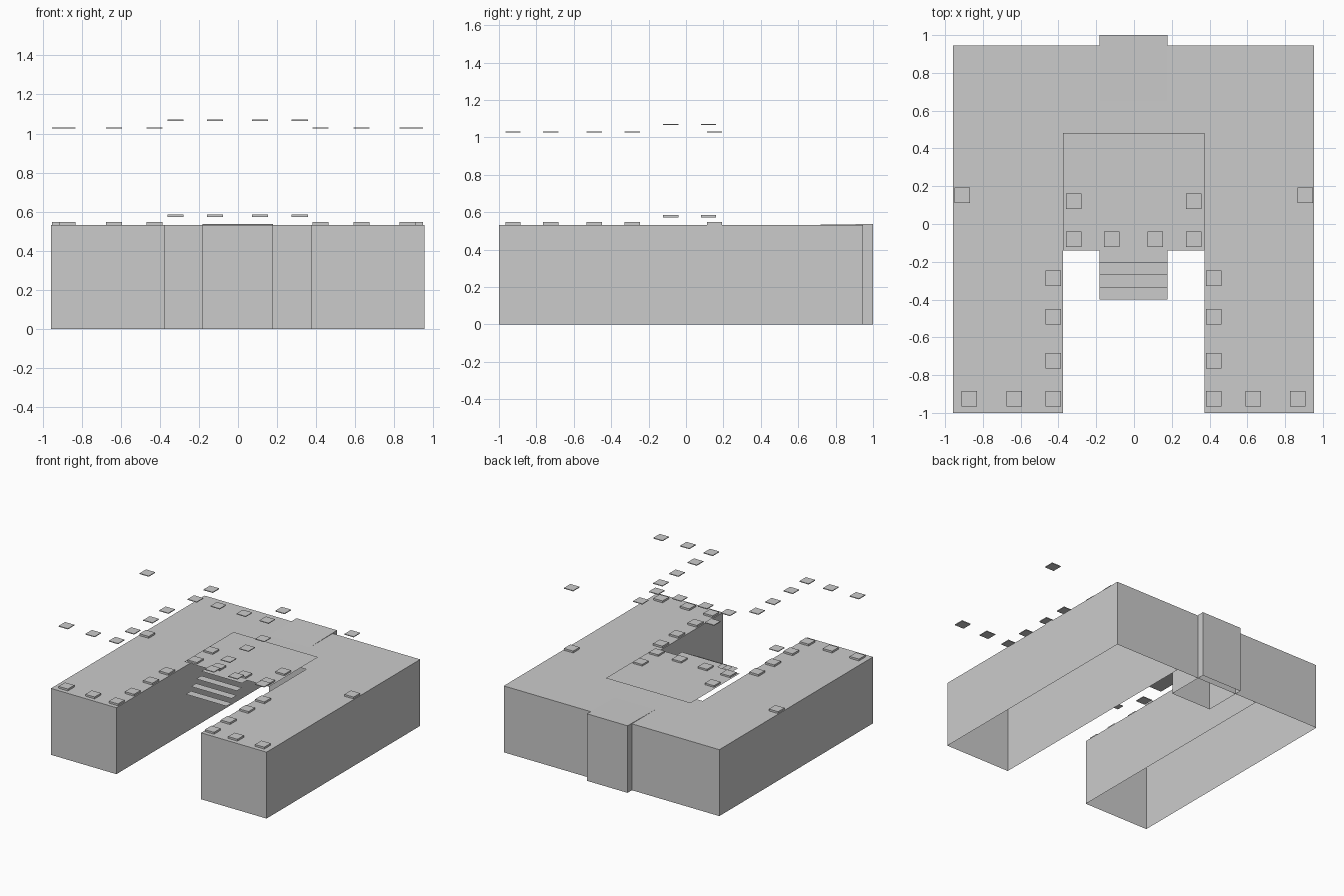
import bpy, bmesh
from mathutils import Vector

if "Cube" in bpy.data.objects:
    bpy.data.objects.remove(bpy.data.objects["Cube"])

CX = -0.002          # plan centre line
ROOF = 0.532         # podium top
DECK = 0.572         # raised deck


def finish(name, bm):
    me = bpy.data.meshes.new(name)
    bm.to_mesh(me)
    bm.free()
    ob = bpy.data.objects.new(name, me)
    bpy.context.collection.objects.link(ob)
    return ob


def box(name, x0, x1, y0, y1, z0, z1, drop=()):
    """Box without the faces whose normals are listed in drop."""
    bm = bmesh.new()
    bmesh.ops.create_cube(bm, size=1)
    for v in bm.verts:
        v.co = Vector((x1 if v.co.x > 0 else x0,
                       y1 if v.co.y > 0 else y0,
                       z1 if v.co.z > 0 else z0))
    bm.normal_update()
    gone = [f for f in bm.faces if any(f.normal.dot(Vector(d)) > 0.9 for d in drop)]
    bmesh.ops.delete(bm, geom=gone, context='FACES')
    return finish(name, bm)


def sheet(name, outline, z):
    bm = bmesh.new()
    bm.faces.new([bm.verts.new((x, y, z)) for x, y in outline])
    return finish(name, bm)


DOWN, UP = (0, 0, -1), (0, 0, 1)
LEFT, RIGHT, FRONT = (-1, 0, 0), (1, 0, 0), (0, -1, 0)

# Hollow wings and the roof and wall joining them
box("left_wing", -0.957, CX - 0.375, -1, 0.945, 0, ROOF, [DOWN])
box("right_wing", CX + 0.375, 0.953, -1, 0.945, 0, ROOF, [DOWN])
box("middle_block", CX - 0.375, CX + 0.375, 0.33, 0.945, 0, ROOF,
    [DOWN, LEFT, RIGHT, FRONT])

# Rear projection, its top rising slightly to the back
rear = box("rear_projection", CX - 0.18, CX + 0.18, 0.65, 1, 0, ROOF + 0.005, [DOWN])
for v in rear.data.vertices:
    if v.co.z > 0.3 and v.co.y < 0.8:
        v.co.z = ROOF

# Raised deck with a landing at the stair head
half = [(0.375, 0.482), (0.375, -0.14), (0.18, -0.14), (0.18, -0.203)]
outline = [(CX - x, y) for x, y in half] + [(CX + x, y) for x, y in reversed(half)]
sheet("deck", outline, DECK)

# Floating stair treads
for i in range(3):
    y1 = -0.203 - 0.066 * i
    y0 = y1 - 0.066
    sheet(f"stair_tread_{i + 1}",
          [(CX - 0.18, y0), (CX + 0.18, y0), (CX + 0.18, y1), (CX - 0.18, y1)],
          DECK - 0.036 * (i + 1))

# Column bases and capitals, mirrored across the centre line
wing_spots = [(0.87, -0.925), (0.633, -0.925), (0.425, -0.925), (0.425, -0.723),
              (0.425, -0.49), (0.425, -0.288), (0.908, 0.152)]
deck_spots = [(0.318, 0.12), (0.318, -0.082), (0.115, -0.082)]
R = 0.041
for group, spots, floor, base_h in (("wing", wing_spots, ROOF, 0.015),
                                    ("deck", deck_spots, DECK, 0.013)):
    for i, (px, py) in enumerate(spots):
        for side, s in (("left", -1), ("right", 1)):
            x = CX + s * px
            for part, z, h in (("base", floor, base_h), ("capital", floor + 0.493, 0.006)):
                box(f"{group}_{part}_{side}_{i + 1}",
                    x - R, x + R, py - R, py + R, z, z + h)
